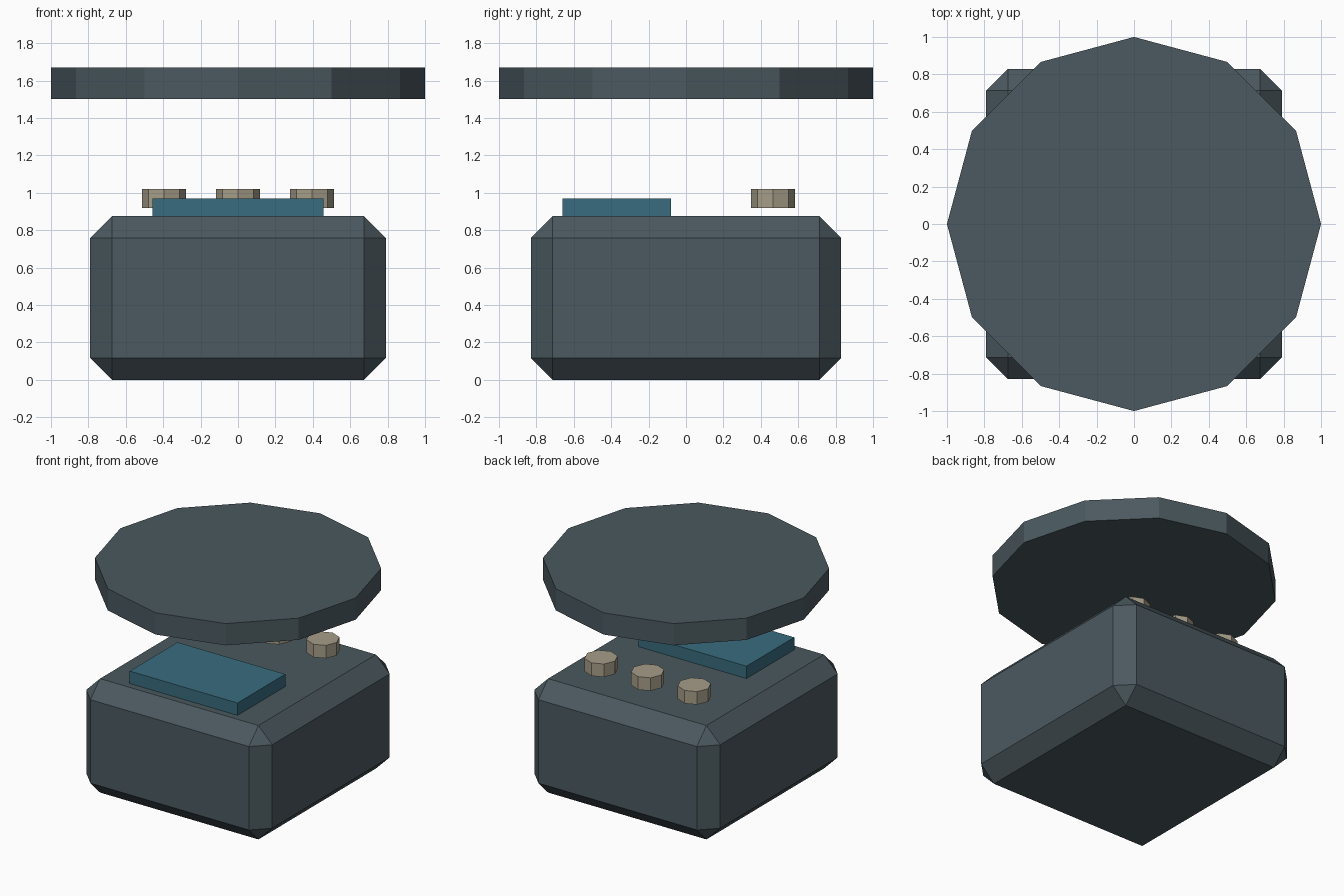
import bpy, bmesh, math
from mathutils import Matrix

if "Cube" in bpy.data.objects:
    bpy.data.objects.remove(bpy.data.objects["Cube"])


def material(name, rgb):
    m = bpy.data.materials.new(name)
    m.diffuse_color = (*rgb, 1)
    m.use_nodes = True
    m.node_tree.nodes["Principled BSDF"].inputs["Base Color"].default_value = m.diffuse_color
    return m


SLATE = material("slate", (0.07, 0.10, 0.115))
TEAL = material("teal", (0.04, 0.15, 0.21))
BEIGE = material("beige", (0.38, 0.34, 0.25))


def add_object(name, bm, mat):
    mesh = bpy.data.meshes.new(name)
    bm.to_mesh(mesh)
    bm.free()
    mesh.materials.append(mat)
    ob = bpy.data.objects.new(name, mesh)
    bpy.context.collection.objects.link(ob)
    return ob


def box(name, x, y, z, mat, chamfer=0):
    """Box from (min, max) ranges, optionally with chamfered edges."""
    bm = bmesh.new()
    size = [b - a for a, b in (x, y, z)]
    centre = [(a + b) / 2 for a, b in (x, y, z)]
    bmesh.ops.create_cube(bm, size=1, matrix=Matrix.LocRotScale(centre, None, size))
    if chamfer:
        bmesh.ops.bevel(bm, geom=bm.edges[:], offset=chamfer, segments=1,
                        affect='EDGES', profile=0.5)
    return add_object(name, bm, mat)


def disc(name, sides, radius, x, y, z0, z1, mat):
    """Prism with a corner on the +x axis."""
    bm = bmesh.new()
    ring = [bm.verts.new((x + radius * math.cos(2 * math.pi * i / sides),
                          y + radius * math.sin(2 * math.pi * i / sides), z0))
            for i in range(sides)]
    base = bm.faces.new(ring)
    top = bmesh.ops.extrude_face_region(bm, geom=[base], use_keep_orig=True)["geom"]
    bmesh.ops.translate(bm, vec=(0, 0, z1 - z0),
                        verts=[v for v in top if isinstance(v, bmesh.types.BMVert)])
    bmesh.ops.recalc_face_normals(bm, faces=bm.faces[:])
    return add_object(name, bm, mat)


# Chamfered main body
box("body", (-0.79, 0.79), (-0.83, 0.83), (0, 0.875), SLATE, chamfer=0.117)

# Display panel on the front half of the top
box("display_panel", (-0.458, 0.458), (-0.66, -0.08), (0.87, 0.97), TEAL)

# Row of three knobs along the back
for i in (-1, 0, 1):
    disc(f"knob_{i + 2}", 8, 0.117, i * 0.396, 0.465, 0.92, 1.02, BEIGE)

# Twelve-sided plate hovering above
disc("top_plate", 12, 1.0, 0, 0, 1.503, 1.67, SLATE)
